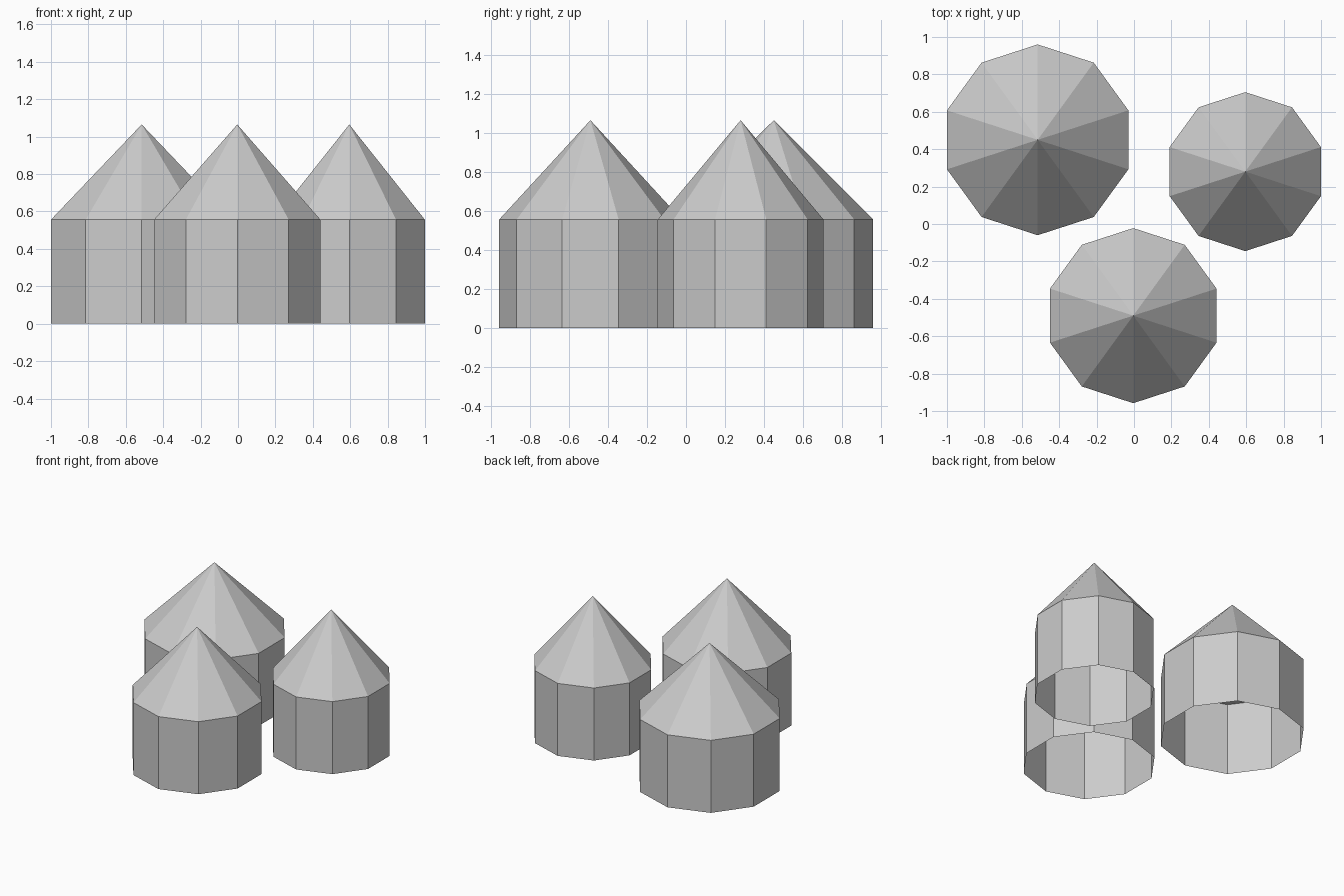
import bpy

cube = bpy.data.objects.get("Cube")
if cube:
    bpy.data.objects.remove(cube, do_unlink=True)

SIDES = 10
WALL_TOP = 0.556
PEAK = 1.065

# One plain grey for everything
grey = bpy.data.materials.new("light_grey")
grey.use_nodes = True
colour = (0.6, 0.6, 0.6, 1.0)
grey.diffuse_color = colour
grey.node_tree.nodes["Principled BSDF"].inputs["Base Color"].default_value = colour


def finish(name):
    obj = bpy.context.object
    obj.name = name
    obj.data.name = name
    obj.data.materials.append(grey)


def hut(name, x, y, radius):
    # Open ring of flat wall panels
    bpy.ops.mesh.primitive_cylinder_add(
        vertices=SIDES, radius=radius, depth=WALL_TOP,
        end_fill_type='NOTHING', location=(x, y, WALL_TOP / 2))
    finish(name + "_wall")
    # Pointed roof, closed underneath as a ceiling
    bpy.ops.mesh.primitive_cone_add(
        vertices=SIDES, radius1=radius, radius2=0, depth=PEAK - WALL_TOP,
        end_fill_type='NGON', location=(x, y, (PEAK + WALL_TOP) / 2))
    finish(name + "_roof")


hut("large_hut", -0.515, 0.45, 0.51)
hut("small_hut", 0.595, 0.28, 0.425)
hut("front_hut", -0.004, -0.49, 0.468)
